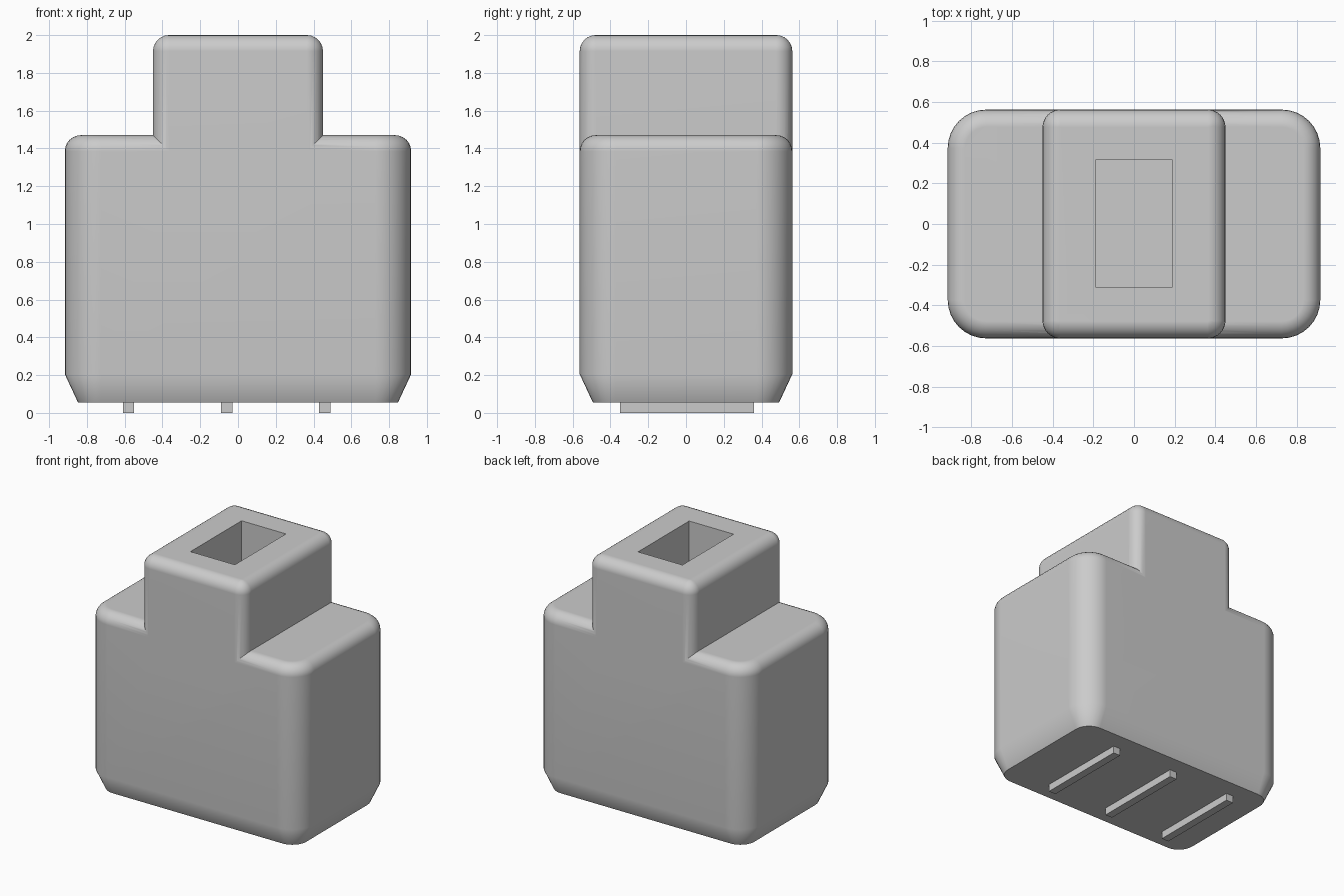
import bpy, bmesh, math

cube = bpy.data.objects.get("Cube")
if cube:
    bpy.data.objects.remove(cube, do_unlink=True)

grey = bpy.data.materials.new("plain grey")
grey.use_nodes = True
colour = (0.6, 0.6, 0.6, 1)
grey.diffuse_color = colour
grey.node_tree.nodes["Principled BSDF"].inputs["Base Color"].default_value = colour


def ring(hx, hy, radius, inset, steps=8):
    """Outline of a rounded rectangle, moved inward by inset."""
    points = []
    for corner, (sx, sy) in enumerate([(1, 1), (-1, 1), (-1, -1), (1, -1)]):
        for i in range(steps + 1):
            a = (corner + i / steps) * math.pi / 2
            r = radius - inset
            points.append((sx * (hx - radius) + r * math.cos(a),
                           sy * (hy - radius) + r * math.sin(a)))
    return points


def rounded_block(name, hx, hy, radius, profile):
    """Stack of rounded outlines; profile holds (inset, height) pairs."""
    bm = bmesh.new()
    rings = [[bm.verts.new((x, y, z)) for x, y in ring(hx, hy, radius, inset)]
             for inset, z in profile]
    for low, high in zip(rings, rings[1:]):
        n = len(low)
        for i in range(n):
            j = (i + 1) % n
            bm.faces.new((low[i], low[j], high[j], high[i]))
    bm.faces.new(rings[0][::-1])
    bm.faces.new(rings[-1])
    mesh = bpy.data.meshes.new(name)
    bm.to_mesh(mesh)
    bm.free()
    mesh.materials.append(grey)
    obj = bpy.data.objects.new(name, mesh)
    bpy.context.collection.objects.link(obj)
    return obj


def fillet(top, r, steps=6):
    angles = [i / steps * math.pi / 2 for i in range(steps + 1)]
    return [(r - r * math.cos(a), top - r + r * math.sin(a)) for a in angles]


def box(name, x0, x1, y0, y1, z0, z1):
    bpy.ops.mesh.primitive_cube_add(
        size=1, location=((x0 + x1) / 2, (y0 + y1) / 2, (z0 + z1) / 2))
    obj = bpy.context.object
    obj.name = name
    obj.scale = (x1 - x0, y1 - y0, z1 - z0)
    bpy.ops.object.transform_apply(location=False, rotation=False, scale=True)
    obj.data.materials.append(grey)
    return obj


def combine(target, tool, operation):
    mod = target.modifiers.new(operation.title(), 'BOOLEAN')
    mod.operation, mod.solver, mod.object = operation, 'EXACT', tool
    bpy.ops.object.select_all(action='DESELECT')
    bpy.context.view_layer.objects.active = target
    target.select_set(True)
    bpy.ops.object.modifier_apply(modifier=mod.name)
    bpy.data.objects.remove(tool, do_unlink=True)


# Wide body with chamfered base and rounded shoulders
body = rounded_block("body", 0.917, 0.563, 0.19,
                     [(0.07, 0.055), (0, 0.205)] + fillet(1.47, 0.085))

# Narrow neck, flush with the body at front and back
neck = rounded_block("neck", 0.45, 0.563, 0.086,
                     [(0, 1.2)] + fillet(2.0, 0.085))
combine(body, neck, 'UNION')

# Rectangular socket down through the neck
socket = box("socket_cutter", -0.19, 0.19, -0.31, 0.315, 1.0, 2.2)
socket.hide_render = True
combine(body, socket, 'DIFFERENCE')

bpy.ops.object.shade_smooth_by_angle(angle=math.radians(32))
weighted = body.modifiers.new("Even shading", 'WEIGHTED_NORMAL')
weighted.keep_sharp = True

# Plain bars under the base that the body stands on
for side, x in (("right", -0.58), ("middle", -0.06), ("left", 0.46)):
    box("foot_bar_" + side, x - 0.03, x + 0.03, -0.35, 0.36, 0, 0.06)
